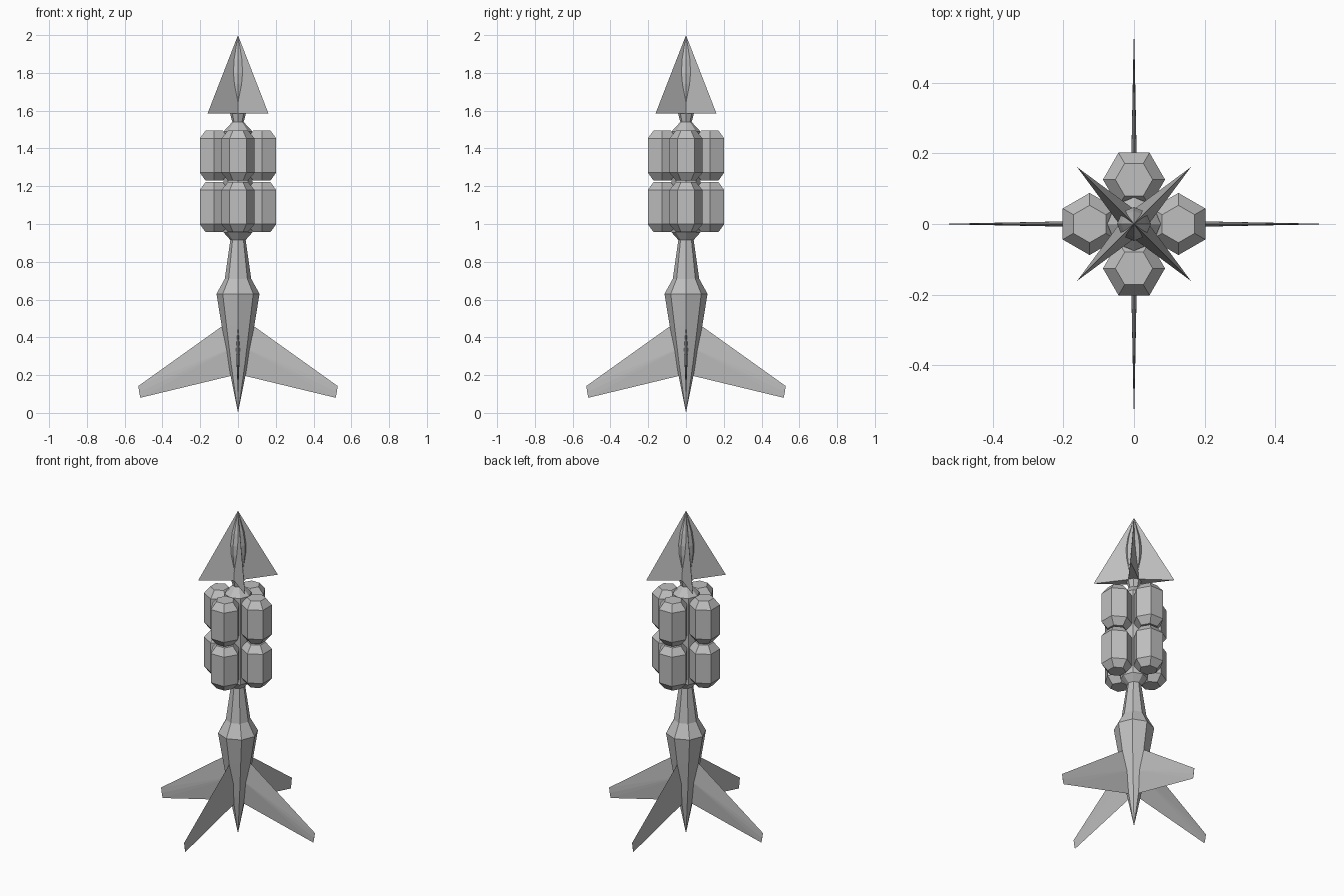
import bpy, bmesh, math
from mathutils import Matrix, Vector

cube = bpy.data.objects.get("Cube")
if cube:
    bpy.data.objects.remove(cube, do_unlink=True)

grey = bpy.data.materials.new("hull_grey")
grey.use_nodes = True
colour = (0.52, 0.52, 0.52, 1)
grey.diffuse_color = colour
grey.node_tree.nodes["Principled BSDF"].inputs["Base Color"].default_value = colour


def finish(name, bm, turn=0.0):
    bmesh.ops.remove_doubles(bm, verts=bm.verts, dist=1e-5)
    bmesh.ops.recalc_face_normals(bm, faces=bm.faces)
    mesh = bpy.data.meshes.new(name)
    bm.to_mesh(mesh)
    bm.free()
    mesh.materials.append(grey)
    obj = bpy.data.objects.new(name, mesh)
    obj.matrix_world = Matrix.Rotation(turn, 4, "Z")
    bpy.context.scene.collection.objects.link(obj)
    return obj


def lathe(name, profile, sides, centre=0.0, phase=0.0, turn=0.0):
    """Faceted solid from (radius, height) pairs, set off along x by centre."""
    bm = bmesh.new()
    rings = []
    for r, z in profile:
        angles = [phase + math.tau * i / sides for i in range(sides)]
        if r == 0:
            rings.append([bm.verts.new((centre, 0, z))] * sides)
        else:
            rings.append([bm.verts.new((centre + r * math.cos(a), r * math.sin(a), z))
                          for a in angles])
    for low, high in zip(rings, rings[1:]):
        for i in range(sides):
            j = (i + 1) % sides
            loop = list(dict.fromkeys((low[i], low[j], high[j], high[i])))
            bm.faces.new(loop)
    for end in (rings[0], rings[-1]):
        if end[0] is not end[1]:
            bm.faces.new(end)
    return finish(name, bm, turn)


def hull(name, points, turn):
    bm = bmesh.new()
    for p in points:
        bm.verts.new(Vector(p))
    bmesh.ops.convex_hull(bm, input=bm.verts)
    return finish(name, bm, turn)


# Tail cone, central column and nose, all eight-sided
lathe("tail_body", [(0, 0), (0.05, 0.25), (0.086, 0.46), (0.114, 0.63),
                    (0.07, 0.71), (0.06, 0.78), (0.04, 0.92)], 8)
lathe("central_column", [(0.036, 0.91), (0.076, 0.955), (0.076, 1.49),
                         (0.03, 1.54), (0.042, 1.585)], 8)
lathe("nose", [(0.03, 1.585), (0.038, 1.66), (0.048, 1.74), (0.048, 1.8),
               (0.037, 1.87), (0, 2)], 8)

# Two tiers of four six-sided pods
for tier, (bottom, top) in {"lower": (0.957, 1.222), "upper": (1.23, 1.495)}.items():
    shape = [(0.053, bottom), (0.088, bottom + 0.042),
             (0.088, top - 0.042), (0.053, top)]
    for i in range(4):
        lathe(f"{tier}_pod_{i + 1}", shape, 6, 0.126, math.pi / 6, i * math.pi / 2)

for i in range(4):
    quarter = i * math.pi / 2
    # Swept tail fin, thickest at the root and mid chord
    hull(f"tail_fin_{i + 1}",
         [(0.02, 0, 0.505), (0.02, 0.011, 0.35), (0.02, -0.011, 0.35), (0.02, 0, 0.2),
          (0.528, 0, 0.142), (0.523, 0.001, 0.11), (0.523, -0.001, 0.11),
          (0.517, 0, 0.08)], quarter)
    # Wedge-shaped nose fin on the diagonal
    hull(f"nose_fin_{i + 1}",
         [(0, 0, 2), (0.228, 0, 1.585), (0, 0.034, 1.585), (0, -0.034, 1.585)],
         quarter + math.pi / 4)
